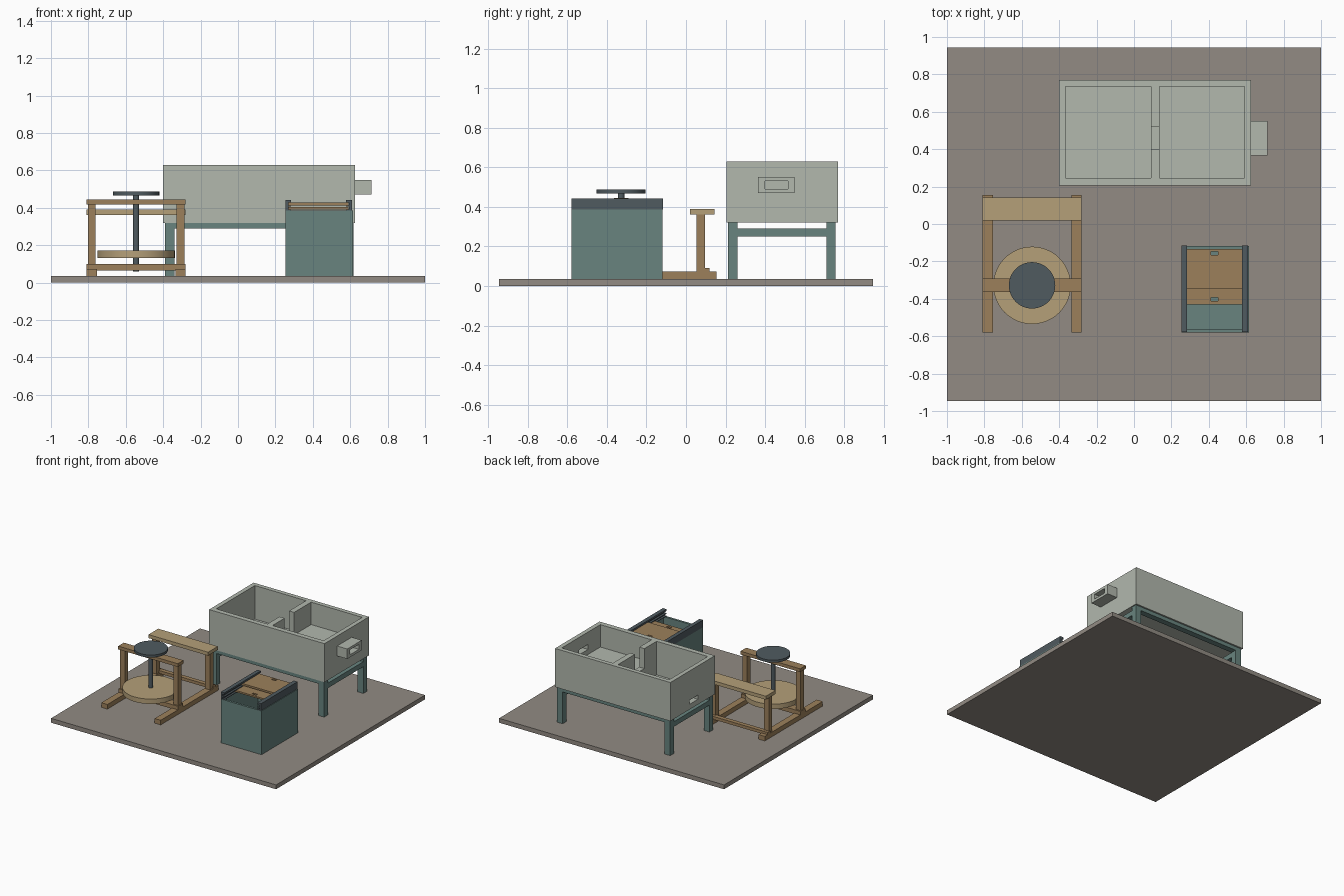
import bpy
import bmesh
from mathutils import Matrix

cube = bpy.data.objects.get("Cube")
if cube:
    bpy.data.objects.remove(cube, do_unlink=True)


def material(name, r, g, b):
    col = [((c / 255 + 0.055) / 1.055) ** 2.4 for c in (r, g, b)] + [1.0]
    m = bpy.data.materials.new(name)
    m.use_nodes = True
    m.diffuse_color = col
    m.node_tree.nodes["Principled BSDF"].inputs["Base Color"].default_value = col
    return m


stone = material("floor stone", 146, 139, 131)
concrete = material("pale concrete", 178, 184, 174)
teal = material("teal paint", 104, 132, 127)
wood = material("brown wood", 156, 128, 91)
pale_wood = material("pale wood", 181, 160, 121)
iron = material("dark iron", 80, 91, 96)


def finish(name, bm, mat):
    me = bpy.data.meshes.new(name)
    bm.to_mesh(me)
    bm.free()
    ob = bpy.data.objects.new(name, me)
    bpy.context.collection.objects.link(ob)
    if mat:
        me.materials.append(mat)
    return ob


def box(name, x, y, z, mat=None):
    """Box from its (low, high) range on each axis."""
    bm = bmesh.new()
    bmesh.ops.create_cube(bm, size=1)
    for v in bm.verts:
        v.co = [r[0] if c < 0 else r[1] for r, c in zip((x, y, z), v.co)]
    return finish(name, bm, mat)


def disc(name, centre, radius, z, mat, sides=48):
    bm = bmesh.new()
    place = Matrix.Translation((*centre, (z[0] + z[1]) / 2))
    bmesh.ops.create_cone(bm, cap_ends=True, segments=sides, radius1=radius,
                          radius2=radius, depth=z[1] - z[0], matrix=place)
    ob = finish(name, bm, mat)
    bpy.context.view_layer.objects.active = ob
    ob.select_set(True)
    bpy.ops.object.shade_smooth_by_angle()
    ob.select_set(False)
    return ob


def cut(ob, *ranges):
    """Subtract box-shaped pockets from an object."""
    for r in ranges:
        cutter = box("cutter", *r)
        cutter.hide_render = True
        mod = ob.modifiers.new("cut", "BOOLEAN")
        mod.operation = "DIFFERENCE"
        mod.solver = "EXACT"
        mod.object = cutter
        bpy.context.view_layer.objects.active = ob
        bpy.ops.object.modifier_apply(modifier=mod.name)
        bpy.data.objects.remove(cutter, do_unlink=True)


FLOOR = 0.035
box("floor_slab", (-1, 1), (-0.945, 0.945), (0, FLOOR), stone)

# Two-compartment basin with an overflow notch, inlet and drain
basin = box("basin", (-0.4, 0.625), (0.205, 0.77), (0.32, 0.63), concrete)
inlet = ((0.55, 0.8), (0.4, 0.515), (0.49, 0.53))
cut(basin,
    ((-0.365, 0.09), (0.245, 0.735), (0.36, 0.7)),
    ((0.135, 0.59), (0.245, 0.735), (0.45, 0.7)),
    ((0.05, 0.16), (0.4, 0.52), (0.47, 0.7)),
    ((-0.45, -0.33), (0.42, 0.53), (0.362, 0.395)),
    inlet)
spout = box("inlet_spout", (0.625, 0.715), (0.365, 0.55), (0.47, 0.55), concrete)
cut(spout, inlet)

# Basin stand
leg_x = ((-0.39, -0.34), (0.567, 0.617))
leg_y = ((0.212, 0.26), (0.71, 0.757))
for x in leg_x:
    for y in leg_y:
        box("stand_leg", x, y, (FLOOR, 0.32), teal)
    box("stand_side_rail", x, (0.26, 0.71), (0.25, 0.29), teal)
for y in leg_y:
    box("stand_long_rail", (-0.34, 0.567), y, (0.29, 0.32), teal)

# Kick wheel frame
hub = (-0.545, -0.328)
span = (-0.81, -0.28)
for x in (-0.782, -0.308):
    box("frame_runner", (x - 0.027, x + 0.027), (-0.58, 0.155), (FLOOR, 0.072), wood)
    for y, top in ((hub[1], 0.42), (0.075, 0.362)):
        box("frame_post", (x - 0.021, x + 0.021), (y - 0.021, y + 0.021), (0.07, top), wood)
box("bearing_beam", span, (-0.364, -0.292), (0.418, 0.444), wood)
box("lower_beam", span, (-0.36, -0.296), (0.066, 0.1), wood)
box("rear_crossbar", span, (0.085, 0.12), (0.066, 0.09), wood)
box("seat_plank", span, (0.02, 0.143), (0.362, 0.39), pale_wood)

# Turning parts
disc("flywheel", hub, 0.207, (0.133, 0.172), pale_wood)
disc("axle", hub, 0.017, (0.06, 0.47), iron, 20)
disc("wheel_head", hub, 0.124, (0.467, 0.487), iron)

# Open bin with grooved runners and two sliding lids
bin_box = box("bin", (0.255, 0.615), (-0.58, -0.118), (FLOOR, 0.386), teal)
cut(bin_box, ((0.275, 0.595), (-0.562, -0.136), (0.06, 0.5)))
for outer, inner in ((0.253, 0.284), (0.61, 0.577)):
    sign = 1 if inner > outer else -1
    rail = box("lid_runner", sorted((outer, inner)), (-0.578, -0.116), (0.386, 0.443), iron)
    groove = sorted((outer + sign * 0.016, inner + sign * 0.02))
    cut(rail, *((groove, (-0.7, 0), z) for z in ((0.391, 0.406), (0.412, 0.429))))
for name, y, z, slot in (("lower_lid", (-0.43, -0.22), (0.392, 0.405), -0.402),
                         ("upper_lid", (-0.345, -0.135), (0.413, 0.428), -0.157)):
    lid = box(name, (0.271, 0.592), y, z, wood)
    cut(lid, ((0.412, 0.45), (slot - 0.009, slot + 0.009), (0.35, 0.5)))
